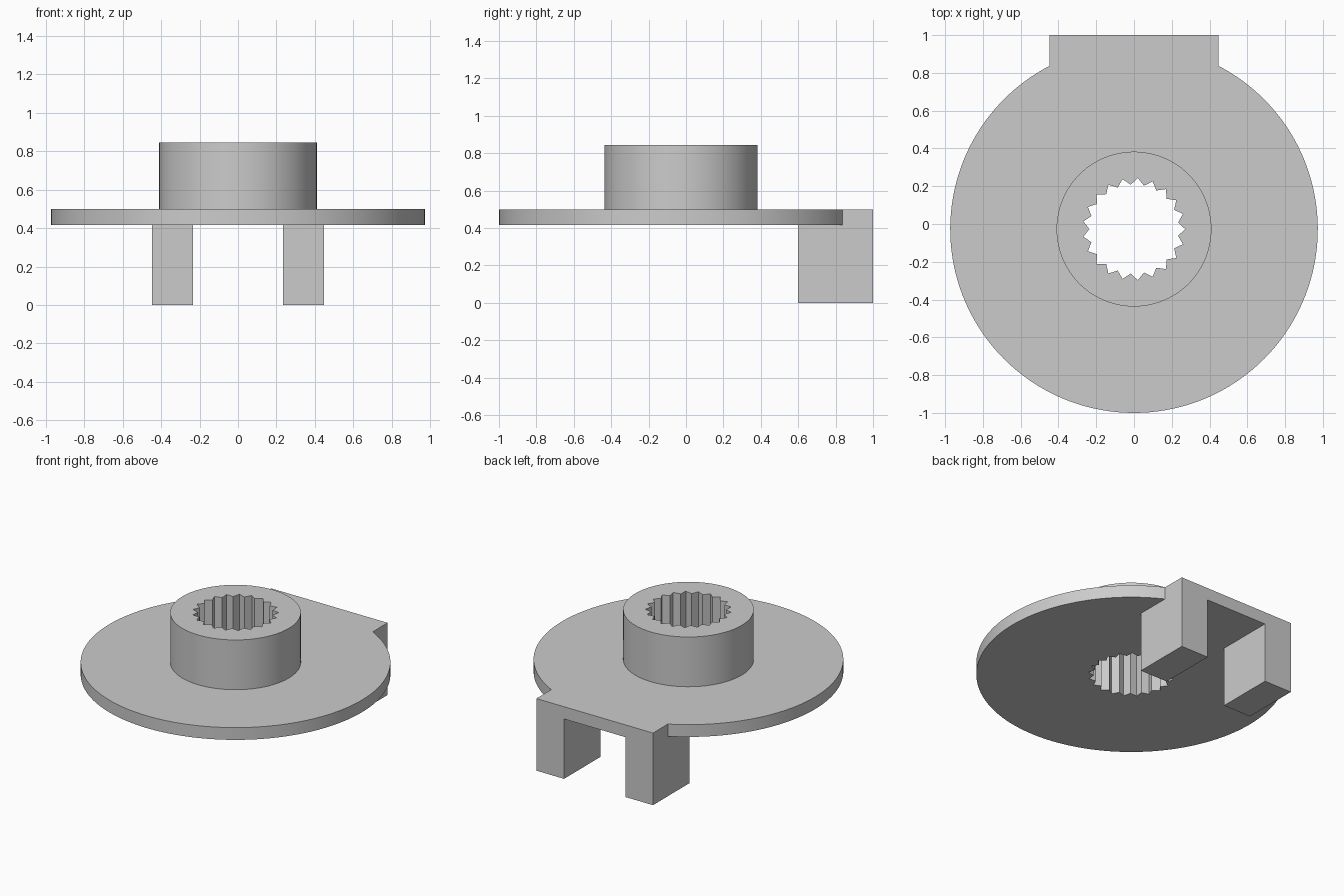
import bpy, bmesh, math

cube = bpy.data.objects.get("Cube")
if cube:
    bpy.data.objects.remove(cube, do_unlink=True)

# Main dimensions
CY = -0.027                      # y of the disc and bore axis
DISC_R, HUB_R = 0.973, 0.41
TIP_R, ROOT_R, TEETH = 0.271, 0.236, 21
TAB_X, TAB_Y = 0.447, 1.0
PLATE_Z, TOP_Z, HUB_Z = 0.415, 0.50, 0.845
LEG_IN, LEG_Y = 0.235, 0.60

grey = bpy.data.materials.new("light grey")
grey.use_nodes = True
colour = (0.6, 0.6, 0.6, 1.0)
grey.diffuse_color = colour
grey.node_tree.nodes["Principled BSDF"].inputs["Base Color"].default_value = colour


def finish(name, bm):
    """Turn a bmesh into a shaded object."""
    bmesh.ops.recalc_face_normals(bm, faces=bm.faces[:])
    mesh = bpy.data.meshes.new(name)
    bm.to_mesh(mesh)
    bm.free()
    mesh.materials.append(grey)
    obj = bpy.data.objects.new(name, mesh)
    bpy.context.collection.objects.link(obj)
    bpy.ops.object.select_all(action='DESELECT')
    obj.select_set(True)
    bpy.context.view_layer.objects.active = obj
    bpy.ops.object.shade_smooth_by_angle(angle=math.radians(30))
    return obj


def polar(r, a):
    return (r * math.cos(a), CY + r * math.sin(a))


def loop(bm, points, z):
    """Closed ring of edges at height z."""
    vs = [bm.verts.new((x, y, z)) for x, y in points]
    edges = [bm.edges.new((vs[i - 1], vs[i])) for i in range(len(vs))]
    return vs, edges


def wall(bm, low, high):
    """Vertical wall between two matching rings."""
    a, b = low[0], high[0]
    for i in range(len(a)):
        bm.faces.new((a[i - 1], a[i], b[i], b[i - 1]))


def cap(bm, outer, inner):
    """Flat face with a hole."""
    bmesh.ops.triangle_fill(bm, use_beauty=True, edges=outer[1] + inner[1],
                            normal=(0, 0, 1))


# Outlines: disc with a square tab at the back, round hub, toothed bore
half = math.asin(TAB_X / DISC_R)
start, sweep, n = math.pi / 2 + half, 2 * math.pi - 2 * half, 128
plate = [polar(DISC_R, start + sweep * i / n) for i in range(n + 1)]
plate += [(TAB_X, TAB_Y), (-TAB_X, TAB_Y)]
hub = [polar(HUB_R, 2 * math.pi * i / 96) for i in range(96)]
bore = [polar(ROOT_R if i % 2 else TIP_R, math.pi * i / TEETH)
        for i in range(2 * TEETH)]

# Plate and hub as one closed body with the bore running through it
bm = bmesh.new()
plate_low, plate_high = loop(bm, plate, PLATE_Z), loop(bm, plate, TOP_Z)
hub_low, hub_high = loop(bm, hub, TOP_Z), loop(bm, hub, HUB_Z)
bore_low, bore_high = loop(bm, bore, PLATE_Z), loop(bm, bore, HUB_Z)
for low, high in ((plate_low, plate_high), (hub_low, hub_high), (bore_low, bore_high)):
    wall(bm, low, high)
cap(bm, plate_low, bore_low)
cap(bm, plate_high, hub_low)
cap(bm, hub_high, bore_high)
finish("splined_hub_plate", bm)

# Two square legs under the tab
for name, side in (("left_leg", 1), ("right_leg", -1)):
    bm = bmesh.new()
    bmesh.ops.create_cube(bm, size=1)
    bmesh.ops.scale(bm, vec=(TAB_X - LEG_IN, TAB_Y - LEG_Y, PLATE_Z), verts=bm.verts)
    bmesh.ops.translate(bm, verts=bm.verts, vec=(
        side * (TAB_X + LEG_IN) / 2, (TAB_Y + LEG_Y) / 2, PLATE_Z / 2))
    finish(name, bm)
